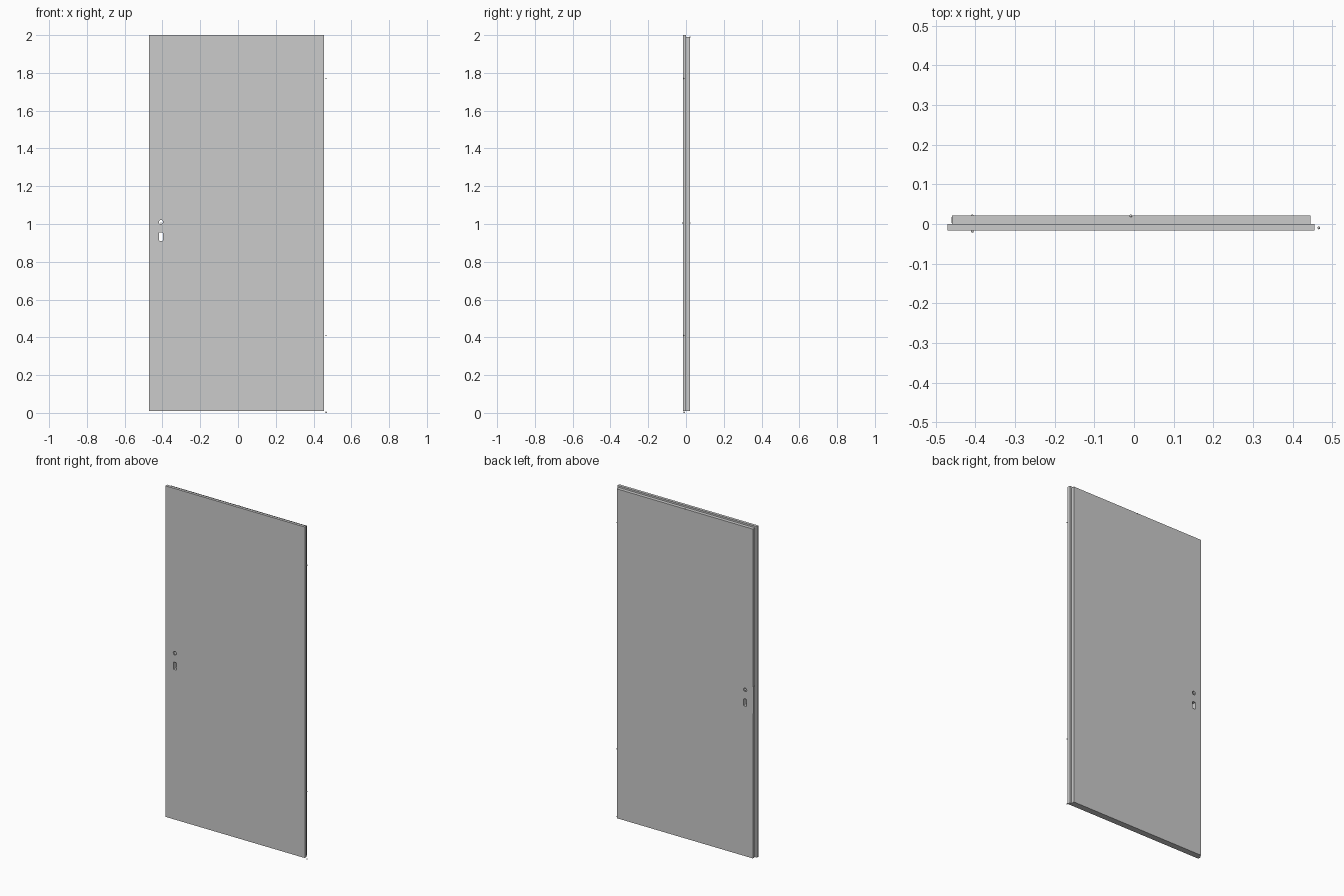
import bpy, bmesh, math

if "Cube" in bpy.data.objects:
    bpy.data.objects.remove(bpy.data.objects["Cube"])

Z0, Z_BACK, Z_TOP = 0.01, 1.99, 2.0
YF, YM, YB = -0.017, 0.0, 0.021      # front face, rebate step, back face
XL, XR = -0.471, 0.456               # overlapping front leaf
BL, BR = -0.459, 0.445               # narrower back leaf
HX = -0.408                          # handle and lock axis


def finish(name, bm):
    bmesh.ops.recalc_face_normals(bm, faces=bm.faces)
    me = bpy.data.meshes.new(name)
    bm.to_mesh(me)
    bm.free()
    ob = bpy.data.objects.new(name, me)
    bpy.context.collection.objects.link(ob)
    return ob


def extrude(bm, faces, vec):
    geo = bmesh.ops.extrude_face_region(bm, geom=faces)["geom"]
    bmesh.ops.translate(bm, vec=vec,
                        verts=[g for g in geo if isinstance(g, bmesh.types.BMVert)])
    return [g for g in geo if isinstance(g, bmesh.types.BMFace)]


def prism(name, outline, y0, y1):
    bm = bmesh.new()
    f = bm.faces.new([bm.verts.new((x, y0, z)) for x, z in outline])
    extrude(bm, [f], (0, y1 - y0, 0))
    return finish(name, bm)


def rounded(cx, cz, w, h, r, n=4):
    pts = []
    for k, (sx, sz) in enumerate([(1, 1), (-1, 1), (-1, -1), (1, -1)]):
        for i in range(n + 1):
            a = math.pi / 2 * (k + i / n)
            pts.append((cx + sx * (w / 2 - r) + r * math.cos(a),
                        cz + sz * (h / 2 - r) + r * math.sin(a)))
    return pts


# Door leaf: rebated plan profile pulled up, front part pulled on to full height
bm = bmesh.new()
front = [bm.verts.new((x, y, Z0)) for x, y in
         [(XL, YF), (XR, YF), (XR, YM), (BR, YM), (BL, YM), (XL, YM)]]
back = [bm.verts.new((x, YB, Z0)) for x in (BR, BL)]
f1 = bm.faces.new(front)
f2 = bm.faces.new([front[4], front[3], back[0], back[1]])
caps = extrude(bm, [f1, f2], (0, 0, Z_BACK - Z0))
top = min(caps, key=lambda f: f.calc_center_median().y)
extrude(bm, [top], (0, 0, Z_TOP - Z_BACK))
door = finish("door_leaf", bm)

# Handle hole and lock hole cut through the leaf
circle = [(HX + 0.011 * math.cos(i * math.tau / 24),
           1.01 + 0.011 * math.sin(i * math.tau / 24)) for i in range(24)]
for name, outline in (("handle_hole_cutter", circle),
                      ("lock_hole_cutter", rounded(HX, 0.933, 0.02, 0.044, 0.004))):
    cutter = prism(name, outline, -0.1, 0.1)
    cutter.hide_render = True
    cutter.hide_viewport = True
    cutter.display_type = 'WIRE'
    m = door.modifiers.new(name, 'BOOLEAN')
    m.object = cutter
    m.operation = 'DIFFERENCE'
    m.solver = 'EXACT'

# Lock faceplate on the rebated edge
prism("lock_faceplate",
      [(BL - 0.001, 0.88), (BL + 0.002, 0.88), (BL + 0.002, 1.04), (BL - 0.001, 1.04)],
      0.003, 0.018)

# Small fixing points: hinges, handle sides, door closer
points = [("hinge_point_%d" % i, (0.4665, -0.01, z))
          for i, z in enumerate((0.0035, 0.41, 1.77))]
points += [("handle_point_front", (HX, -0.0185, 1.005)),
           ("handle_point_back", (HX, 0.0205, 1.005)),
           ("closer_point", (-0.008, 0.0205, 1.99))]
for name, loc in points:
    bm = bmesh.new()
    bmesh.ops.create_uvsphere(bm, u_segments=12, v_segments=8, radius=0.0035)
    bmesh.ops.translate(bm, verts=bm.verts, vec=loc)
    for f in bm.faces:
        f.smooth = True
    finish(name, bm)
